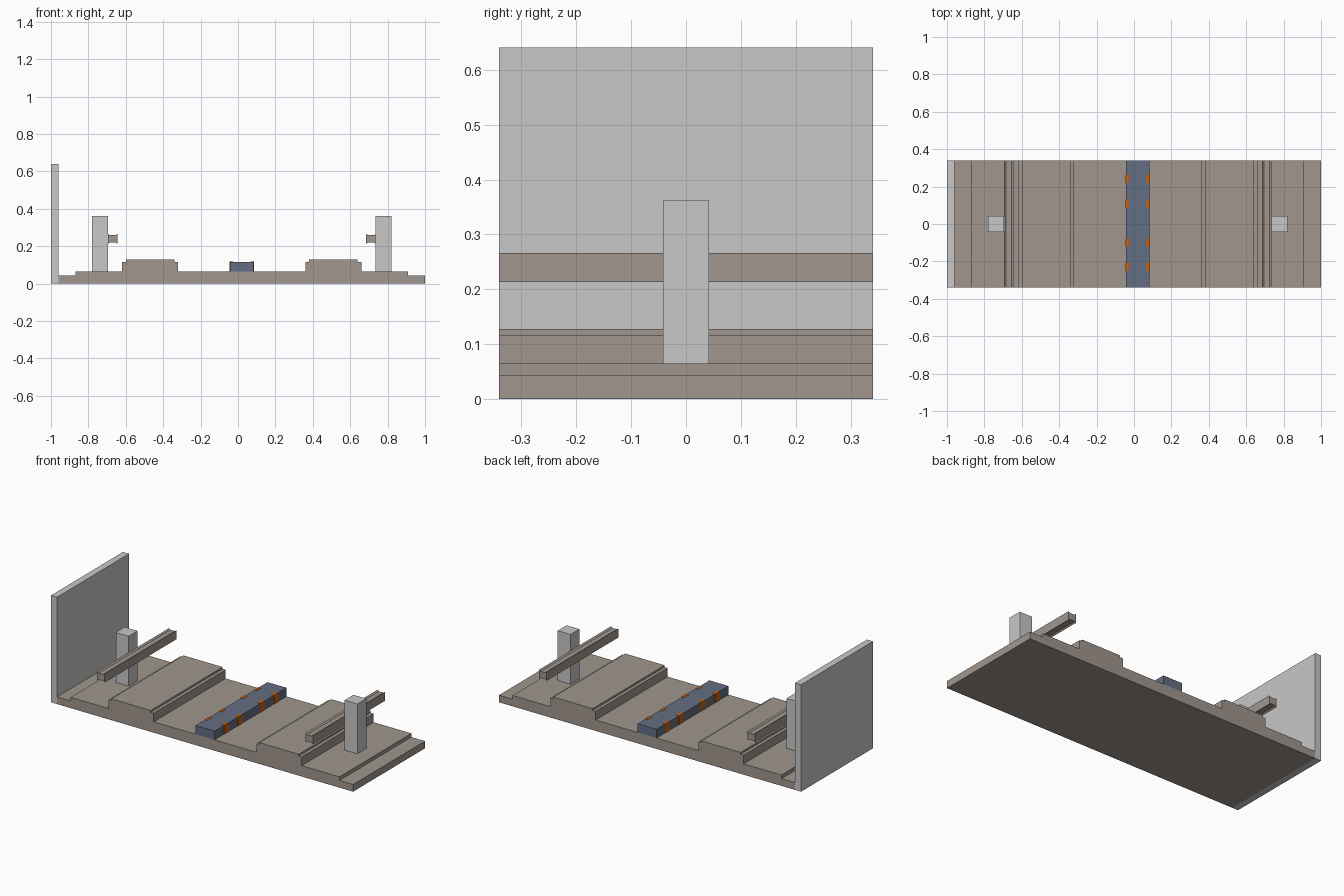
import bpy, bmesh

if "Cube" in bpy.data.objects:
    bpy.data.objects.remove(bpy.data.objects["Cube"])

HALF = 0.34   # half depth of the whole section
MID = 0.02    # track symmetry axis in x


def mat(name, rgb):
    m = bpy.data.materials.new(name)
    m.diffuse_color = (*rgb, 1)
    m.use_nodes = True
    m.node_tree.nodes["Principled BSDF"].inputs["Base Color"].default_value = m.diffuse_color
    return m


stone = mat("warm_stone", (0.352, 0.305, 0.270))
grey = mat("light_grey", (0.578, 0.578, 0.578))
slate = mat("slate_blue", (0.127, 0.156, 0.223))
orange = mat("orange", (0.610, 0.114, 0.003))


def extrude(name, profile, y0, y1, material):
    """Extrude an x/z outline along y."""
    bm = bmesh.new()
    face = bm.faces.new([bm.verts.new((x, y0, z)) for x, z in profile])
    res = bmesh.ops.extrude_face_region(bm, geom=[face])
    verts = [g for g in res["geom"] if isinstance(g, bmesh.types.BMVert)]
    bmesh.ops.translate(bm, verts=verts, vec=(0, y1 - y0, 0))
    bmesh.ops.recalc_face_normals(bm, faces=bm.faces)
    me = bpy.data.meshes.new(name)
    bm.to_mesh(me)
    bm.free()
    me.materials.append(material)
    ob = bpy.data.objects.new(name, me)
    bpy.context.collection.objects.link(ob)
    return ob


def box(name, x0, x1, y0, y1, z0, z1, material):
    return extrude(name, [(x0, z0), (x1, z0), (x1, z1), (x0, z1)], y0, y1, material)


# stepped floor with two raised platforms, one continuous profile
half = [(0.34, 0.065), (0.34, 0.117), (0.36, 0.117), (0.36, 0.128),
        (0.62, 0.128), (0.62, 0.117), (0.64, 0.117), (0.64, 0.065),
        (0.89, 0.065), (0.89, 0.043)]
floor = [(-0.96, 0), (-0.96, 0.043)]
floor += [(MID - x, z) for x, z in reversed(half)]
floor += [(MID + x, z) for x, z in half]
floor += [(1, 0.043), (1, 0)]
extrude("floor", floor, -HALF, HALF, stone)

# tall wall at the left end
box("end_wall", -1, -0.96, -HALF, HALF, 0, 0.64, grey)

# posts carrying waisted side rails
for side, label in ((-1, "left"), (1, "right")):
    xs = sorted((MID + side * 0.715, MID + side * 0.80))
    box(label + "_post", *xs, -0.042, 0.042, 0.064, 0.363, grey)
    rail = [(0.665, 0.213), (0.675, 0.220), (0.705, 0.220), (0.715, 0.213),
            (0.715, 0.266), (0.705, 0.259), (0.675, 0.259), (0.665, 0.266)]
    extrude(label + "_rail", [(MID + side * x, z) for x, z in rail], -HALF, HALF, stone)

# central bench with orange markers wrapping its long edges
box("bench", -0.043, 0.083, -HALF, HALF, 0.065, 0.117, slate)
for side, label in ((-1, "left"), (1, "right")):
    for i, y in enumerate((-0.23, -0.10, 0.11, 0.24)):
        xs = sorted((MID + side * 0.047, MID + side * 0.065))
        box(f"{label}_marker_{i + 1}", *xs, y - 0.021, y + 0.021, 0.065, 0.1185, orange)
